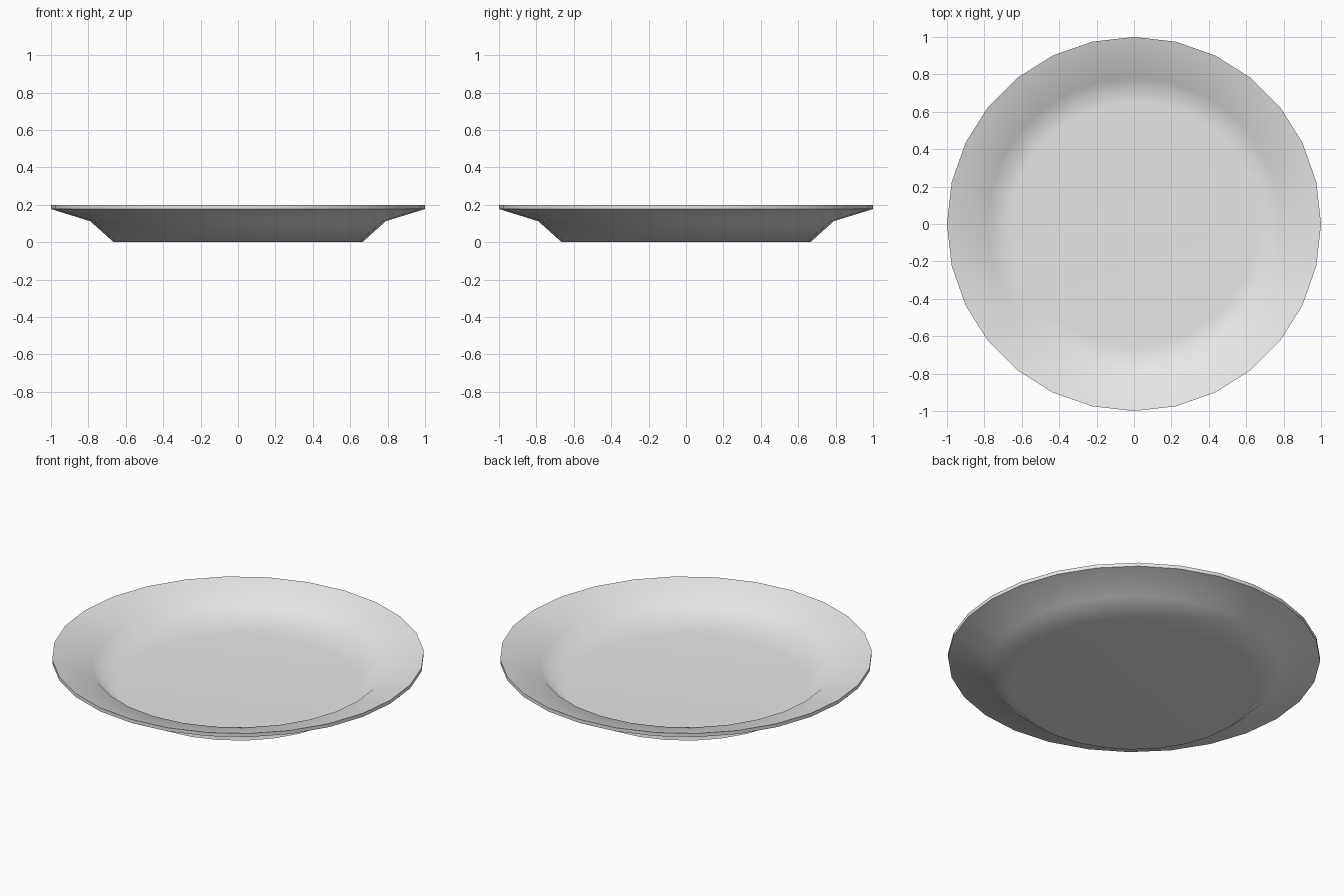
import bpy
import bmesh
from math import cos, sin, tau

cube = bpy.data.objects.get("Cube")
if cube:
    bpy.data.objects.remove(cube, do_unlink=True)

SIDES = 28

# Radius and height: underside, rim, then the inside down to the floor
PROFILE = [(0.665, 0.0), (0.79, 0.112), (1.0, 0.177),
           (1.0, 0.198), (0.785, 0.134), (0.655, 0.02)]

# Plain grey ceramic
ceramic = bpy.data.materials.new("light grey ceramic")
ceramic.use_nodes = True
grey = (0.8, 0.8, 0.8, 1.0)
ceramic.diffuse_color = grey
ceramic.node_tree.nodes["Principled BSDF"].inputs["Base Color"].default_value = grey

# Plate body: rings joined by quads, closed by a foot and a floor
bm = bmesh.new()
rings = [[bm.verts.new((r * cos(tau * i / SIDES), r * sin(tau * i / SIDES), z))
          for i in range(SIDES)] for r, z in PROFILE]
for low, high in zip(rings, rings[1:]):
    for i in range(SIDES):
        j = (i + 1) % SIDES
        bm.faces.new((low[i], low[j], high[j], high[i]))
bm.faces.new(rings[0][::-1])
bm.faces.new(rings[-1])
bmesh.ops.recalc_face_normals(bm, faces=bm.faces)

mesh = bpy.data.meshes.new("plate")
bm.to_mesh(mesh)
bm.free()
mesh.materials.append(ceramic)
plate = bpy.data.objects.new("plate", mesh)
bpy.context.collection.objects.link(plate)

# Smooth slopes, crisp rim, flat floor
bpy.ops.object.select_all(action="DESELECT")
plate.select_set(True)
bpy.context.view_layer.objects.active = plate
bpy.ops.object.shade_smooth_by_angle(angle=tau / 6)
weighted = plate.modifiers.new("flat floor shading", "WEIGHTED_NORMAL")
weighted.keep_sharp = True
